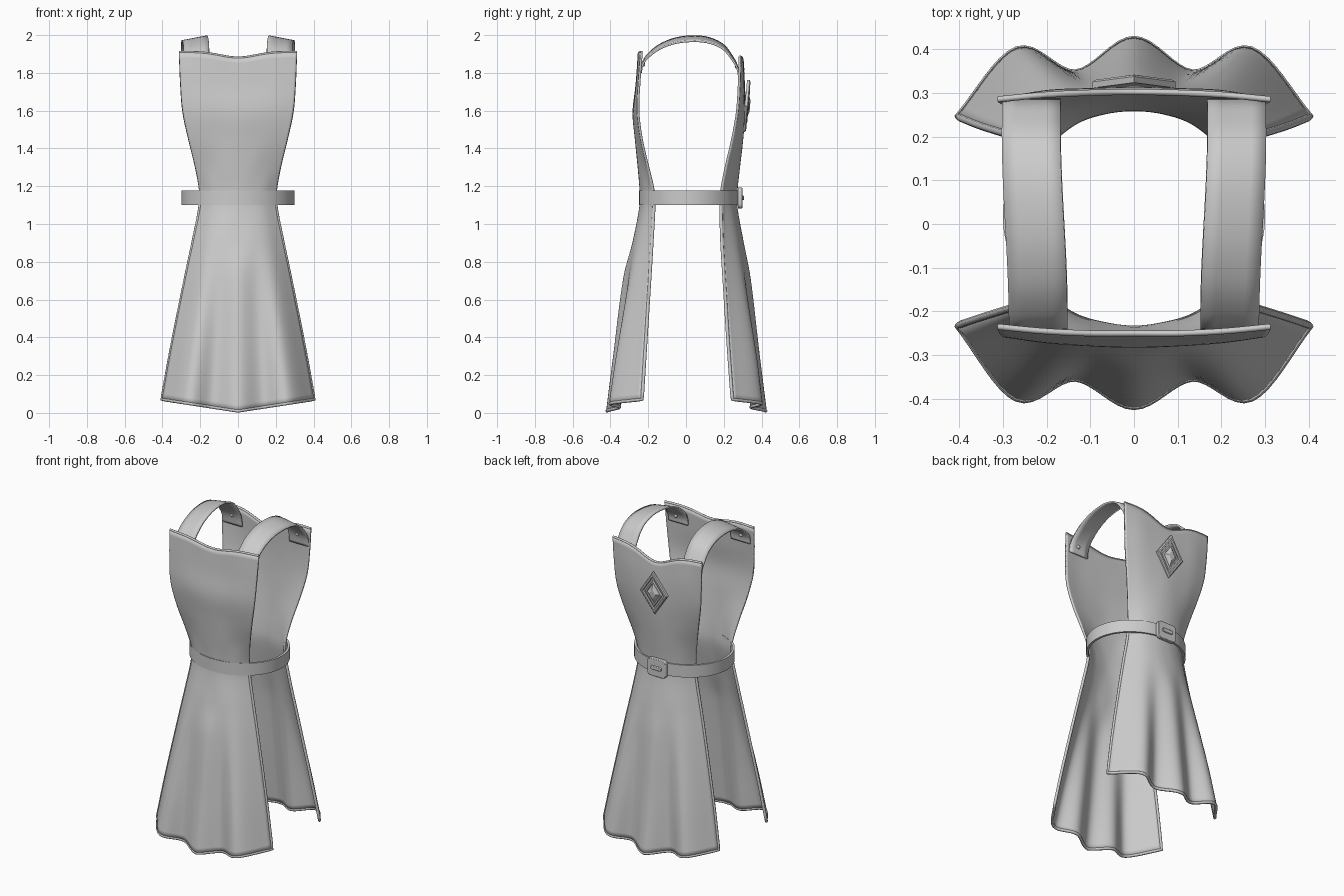
import bpy, bmesh, math
from mathutils import Vector, Matrix

if "Cube" in bpy.data.objects:
    bpy.data.objects.remove(bpy.data.objects["Cube"])

# height, half width, then front depth and back depth at u = 0, 1/3, 2/3, 1
Z = [0.01, 0.3, 0.72, 0.9, 1.1, 1.18, 1.3, 1.45, 1.6, 1.75, 1.91]
W = [.402, .352, .272, .236, .2, .203, .225, .262, .293, .305, .312]
FRONT = [(.417, .352, .398, .232), (.38, .335, .355, .215), (.325, .30, .28, .19),
         (.278, .272, .245, .18), (.24, .232, .212, .17), (.24, .233, .215, .172),
         (.25, .245, .225, .2), (.265, .26, .25, .235), (.277, .274, .267, .253),
         (.262, .26, .257, .247), (.25, .25, .245, .235)]
BACK = [(.422, .345, .398, .245), (.385, .335, .36, .225), (.335, .31, .29, .2),
        (.30, .29, .26, .19), (.265, .258, .235, .185), (.267, .26, .238, .187),
        (.28, .273, .25, .21), (.297, .29, .275, .245), (.305, .302, .293, .27),
        (.308, .305, .3, .28), (.302, .3, .295, .285)]


def spline(xs, ys, x):
    """Smooth curve through the points."""
    n = len(xs)
    i = max(k for k in range(n - 1) if xs[k] <= x + 1e-9 or k == 0)

    def slope(k):
        a, b = max(k - 1, 0), min(k + 1, n - 1)
        return (ys[b] - ys[a]) / (xs[b] - xs[a])
    h = xs[i + 1] - xs[i]
    t = (x - xs[i]) / h
    return ((2*t**3 - 3*t*t + 1) * ys[i] + (t**3 - 2*t*t + t) * h * slope(i)
            + (3*t*t - 2*t**3) * ys[i + 1] + (t**3 - t*t) * h * slope(i + 1))


def make(name, bm, smooth=35):
    bmesh.ops.recalc_face_normals(bm, faces=bm.faces)
    me = bpy.data.meshes.new(name)
    bm.to_mesh(me)
    bm.free()
    ob = bpy.data.objects.new(name, me)
    bpy.context.collection.objects.link(ob)
    if smooth:
        bpy.ops.object.select_all(action='DESELECT')
        ob.select_set(True)
        bpy.context.view_layer.objects.active = ob
        bpy.ops.object.shade_smooth_by_angle(angle=math.radians(smooth))
    return ob


def grid(bm, rows, closed=False):
    vs = [[bm.verts.new(p) for p in r] for r in rows]
    m = len(vs[0])
    for a, b in zip(vs, vs[1:]):
        for j in range(m if closed else m - 1):
            k = (j + 1) % m
            bm.faces.new((a[j], a[k], b[k], b[j]))
    return vs


def panel_point(table, sign, z, u, drop, dip):
    ys = [spline(Z, [r[k] for r in table], z) for k in range(4)]
    y = spline([-1, -2/3, -1/3, 0, 1/3, 2/3, 1], ys[:0:-1] + ys, u)
    top = max(0, (z - 1.45) / .46)
    zz = z + .062 * abs(u) * max(0, 1 - z / 1.1)
    zz -= top * (drop + dip * math.exp(-(u / .42) ** 2))
    return Vector((u * spline(Z, W, z), sign * y, zz))


def tube(name, pts, r):
    cu = bpy.data.curves.new(name, 'CURVE')
    cu.dimensions = '3D'
    cu.bevel_depth, cu.bevel_resolution, cu.use_fill_caps = r, 2, True
    sp = cu.splines.new('POLY')
    sp.points.add(len(pts) - 1)
    for p, q in zip(sp.points, pts):
        p.co = (*q, 1)
    bpy.context.collection.objects.link(bpy.data.objects.new(name, cu))


# Front and back cloth panels with skirt hems
for name, table, sign, drop, dip in (("front", FRONT, -1, 0, .03), ("back", BACK, 1, .025, .07)):
    def P(z, u):
        return panel_point(table, sign, z, u, drop, dip)
    us = [i / 24 for i in range(-24, 25)]
    zs = [Z[0] + (Z[-1] - Z[0]) * i / 60 for i in range(61)]
    bm = bmesh.new()
    grid(bm, [[P(z, u) for u in us] for z in zs])
    ob = make(name + "_panel", bm, 50)
    md = ob.modifiers.new("thickness", 'SOLIDIFY')
    md.thickness, md.offset = .012, 0
    low = [z for z in zs if z < 1.12]
    path = [P(z, -1) for z in low[::-1]] + [P(zs[0], u) for u in us[1:-1]] + [P(z, 1) for z in low]
    tube(name + "_skirt_trim", path, .009)
    tube(name + "_neck_trim", [P(zs[-1], u) for u in us], .007)

# Belt
bm = bmesh.new()
rows = []
for r, z in ((0, 1.10), (0, 1.178), (-.014, 1.178), (-.014, 1.10), (0, 1.10)):
    rows.append([((.3 + r) * math.cos(a), .016 + (.266 + r) * math.sin(a), z)
                 for a in (2 * math.pi * i / 64 for i in range(64))])
grid(bm, rows, True)
bmesh.ops.remove_doubles(bm, verts=bm.verts, dist=1e-5)
make("belt", bm)


def rounded_block(name, sx, sy, sz, loc, r):
    """Plate facing y with rounded corners."""
    bm = bmesh.new()
    bmesh.ops.create_cube(bm, size=1, matrix=Matrix.Translation(loc) @ Matrix.Diagonal((sx, sy, sz, 1)))
    es = [e for e in bm.edges if abs((e.verts[0].co - e.verts[1].co).y) > 1e-4]
    bmesh.ops.bevel(bm, geom=es, offset=r, segments=4, profile=.5, affect='EDGES')
    ob = make(name, bm)
    md = ob.modifiers.new("edge", 'BEVEL')
    md.width, md.segments = .003, 2


# Buckle
rounded_block("buckle_plate", .13, .024, .11, (0, .286, 1.138), .022)
rounded_block("buckle_bar", .076, .012, .024, (0, .300, 1.138), .011)

# Diamond emblem: stepped frame with a raised gem
bm = bmesh.new()
rings = ((1, -.008), (1, .006), (.92, .011), (.8, .011), (.76, .003), (.64, .003),
         (.6, .013), (.5, .013), (.46, .008), (.22, .02))
rows = [[(s * .095 * c, d, s * .138 * e) for c, e in ((1, 0), (0, 1), (-1, 0), (0, -1))] for s, d in rings]
vs = grid(bm, rows, True)
bm.faces.new(vs[-1])
bm.faces.new(vs[0])
ob = make("diamond_emblem", bm, 0)
ob.location = (0, .319, 1.625)
ob.rotation_euler.x = -.09

# Shoulder straps and rivets
path = [(-.238, 1.80), (-.232, 1.845), (-.205, 1.893), (-.14, 1.948), (-.05, 1.984), (.05, 1.994),
        (.13, 1.982), (.2, 1.945), (.25, 1.878), (.272, 1.83), (.282, 1.77)]
ts = list(range(len(path)))
for side, sx in (("left", -1), ("right", 1)):
    rows = []
    for i in range(41):
        t = i / 40 * (len(path) - 1)
        y, z = (spline(ts, [p[k] for p in path], t) for k in (0, 1))
        x = .227 + .008 * math.sin(y * 7)
        tilt = .026 * math.sin(math.pi * i / 40)
        rows.append([(sx * (x + .067 * v), y, z - tilt * (v + 1) / 2) for v in (-1, -.5, 0, .5, 1)])
    bm = bmesh.new()
    grid(bm, rows)
    ob = make(side + "_strap", bm)
    md = ob.modifiers.new("thickness", 'SOLIDIFY')
    md.thickness, md.offset = .01, 0
    for end, y, z in (("front", -.224, 1.845), ("back", .266, 1.835)):
        bm = bmesh.new()
        bmesh.ops.create_uvsphere(bm, u_segments=16, v_segments=8, radius=1,
                                  matrix=Matrix.Translation((sx * .229, y, z)) @ Matrix.Diagonal((.012, .008, .012, 1)))
        make(f"{side}_{end}_rivet", bm)
